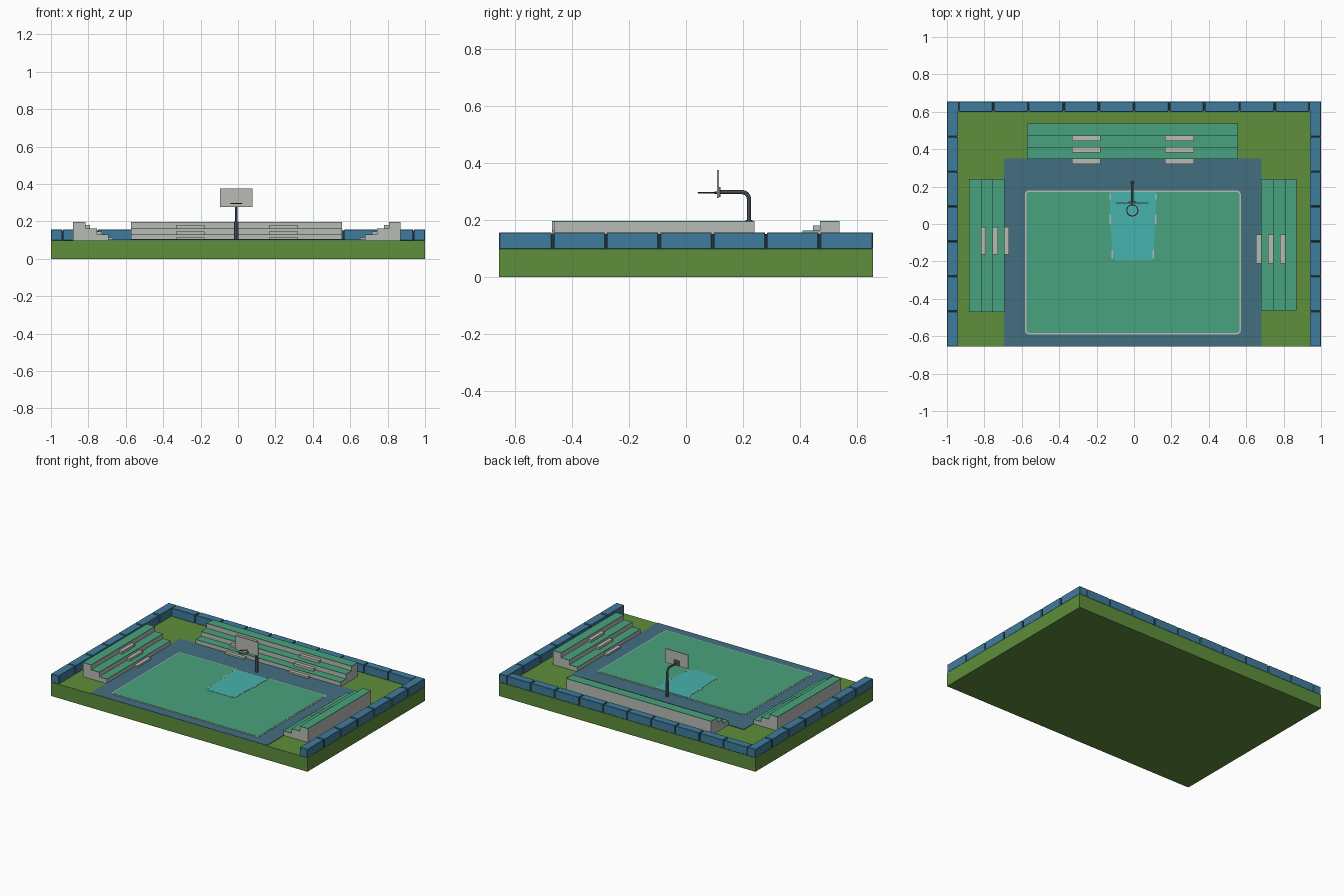
import bpy, bmesh, math
from mathutils import Vector

if "Cube" in bpy.data.objects:
    bpy.data.objects.remove(bpy.data.objects["Cube"])


def srgb(r, g, b):
    f = lambda c: c / 12.92 if c <= 0.04045 else ((c + 0.055) / 1.055) ** 2.4
    return (f(r / 255), f(g / 255), f(b / 255), 1)


def material(name, rgb):
    m = bpy.data.materials.new(name)
    m.diffuse_color = srgb(*rgb)
    m.use_nodes = True
    m.node_tree.nodes["Principled BSDF"].inputs["Base Color"].default_value = m.diffuse_color
    return m


GRASS = material("grass green", (94, 142, 59))
WALL = material("wall blue", (64, 124, 157))
JOINT = material("joint navy", (32, 58, 76))
APRON = material("apron blue", (68, 110, 128))
COURT = material("court green", (74, 162, 126))
KEY = material("key cyan", (70, 178, 173))
STONE = material("light concrete", (184, 187, 181))
STEEL = material("steel grey", (88, 101, 113))
RIM = material("rim red", (130, 72, 68))


def finish(name, bm, mat):
    bmesh.ops.recalc_face_normals(bm, faces=bm.faces)
    me = bpy.data.meshes.new(name)
    bm.to_mesh(me)
    bm.free()
    me.materials.append(mat)
    ob = bpy.data.objects.new(name, me)
    bpy.context.collection.objects.link(ob)
    return ob


def box(name, x, y, z, mat, bevel=0):
    bm = bmesh.new()
    bmesh.ops.create_cube(bm, size=1)
    for v in bm.verts:
        v.co = [lo + (hi - lo) * (c + 0.5) for c, (lo, hi) in zip(v.co, (x, y, z))]
    if bevel:
        bmesh.ops.bevel(bm, geom=bm.edges[:], offset=bevel, segments=1, affect='EDGES')
    return finish(name, bm, mat)


def plate(name, pts, z0, z1, mat):
    bm = bmesh.new()
    f = bm.faces.new([bm.verts.new((x, y, z0)) for x, y in pts])
    ext = bmesh.ops.extrude_face_region(bm, geom=[f])["geom"]
    for v in ext:
        if isinstance(v, bmesh.types.BMVert):
            v.co.z = z1
    return finish(name, bm, mat)


def rounded(x0, x1, y0, y1, r):
    pts = []
    for cx, cy, a in ((x1 - r, y1 - r, 0), (x0 + r, y1 - r, 90),
                      (x0 + r, y0 + r, 180), (x1 - r, y0 + r, 270)):
        for i in range(5):
            t = math.radians(a + i * 22.5)
            pts.append((cx + r * math.cos(t), cy + r * math.sin(t)))
    return pts


def tube(name, pts, r, mat, closed=False, sides=2):
    cu = bpy.data.curves.new(name, 'CURVE')
    cu.dimensions = '3D'
    cu.bevel_depth = r
    cu.bevel_resolution = sides
    cu.use_fill_caps = True
    sp = cu.splines.new('POLY')
    sp.points.add(len(pts) - 1)
    for p, c in zip(sp.points, pts):
        p.co = (*c, 1)
    sp.use_cyclic_u = closed
    cu.materials.append(mat)
    ob = bpy.data.objects.new(name, cu)
    bpy.context.collection.objects.link(ob)
    bpy.ops.object.select_all(action='DESELECT')
    ob.select_set(True)
    bpy.context.view_layer.objects.active = ob
    bpy.ops.object.convert(target='MESH')
    bpy.ops.object.shade_smooth_by_angle()
    return ob


# Ground slab
G = 0.098
box("ground", (-1, 1), (-0.655, 0.655), (0, G), GRASS)

# Block wall on three sides, with a dark core showing in the joints
T, GAP, STEP = 0.157, 0.004, 1.31 / 7
for s, side in ((-1, "left"), (1, "right")):
    xr = sorted((s * 0.94, s * 1.0))
    box(side + "_wall_core", (xr[0] + 0.006, xr[1] - 0.006), (-0.645, 0.645), (G, T - 0.006), JOINT)
    for i in range(7):
        y = -0.655 + i * STEP
        box(f"{side}_wall_block_{i}", xr,
            (y + (GAP if i else 0), y + STEP - (GAP if i < 6 else 0)), (G, T), WALL, 0.002)
box("back_wall_core", (-0.945, 0.945), (0.606, 0.649), (G, T - 0.006), JOINT)
for i in range(10):
    x = -0.94 + i * 0.188
    box(f"back_wall_block_{i}", (x + GAP, x + 0.188 - GAP), (0.6, 0.655), (G, T), WALL, 0.002)

# Court: apron, white border, playing field, key
box("court_apron", (-0.696, 0.683), (-0.655, 0.35), (G, 0.102), APRON)
plate("court_border", rounded(-0.583, 0.571, -0.59, 0.179, 0.02), 0.1, 0.1035, STONE)
plate("court_field", rounded(-0.576, 0.564, -0.583, 0.172, 0.018), 0.1, 0.105, COURT)
plate("court_key", [(-0.13, 0.172), (0.118, 0.172), (0.115, 0.02), (0.102, -0.18), (0.09, -0.195),
                    (-0.098, -0.195), (-0.112, -0.18), (-0.127, 0.02)], 0.101, 0.1065, KEY)
# Short painted dashes beside the key
for i, (a, b) in enumerate(((0.16, 0.13), (0.05, 0.0), (-0.14, -0.185))):
    for s, side in ((-1, "left"), (1, "right")):
        x = -0.006 + s * (0.122 - 0.016 * max(0, -a) / 0.19)
        box(f"key_dash_{side}_{i}", (x - 0.004, x + 0.004), (b, a), (0.102, 0.107), STONE)

# Bleachers: depth runs from the front tier backwards
TOPS = (0.13, 0.163, 0.197)


def bleacher(name, edges, span, stairs, along_x):
    def put(part, depth, length, z, mat):
        depth = tuple(sorted(depth))
        x, y = (length, depth) if along_x else (depth, length)
        box(f"{name}_{part}", x, y, z, mat)
    sgn = 1 if edges[-1] > edges[0] else -1
    for i, top in enumerate(TOPS):
        put(f"tier_{i}", (edges[i], edges[i + 1]), span, (G, top - 0.004), STONE)
        put(f"seat_{i}", (edges[i], edges[i + 1]), span, (top - 0.004, top), COURT)
        for j, st in enumerate(stairs):
            low = TOPS[i - 1] if i else G
            put(f"stair_{i}_{j}", (edges[i] - sgn * 0.025, edges[i]), st,
                (low, top - 0.016), STONE)


bleacher("back_bleacher", (0.347, 0.408, 0.47, 0.538), (-0.573, 0.557),
         ((-0.332, -0.178), (0.166, 0.32)), True)
bleacher("left_bleacher", (-0.693, -0.753, -0.816, -0.882), (-0.47, 0.24),
         ((-0.163, -0.017),), False)
bleacher("right_bleacher", (0.678, 0.742, 0.806, 0.87), (-0.463, 0.24),
         ((-0.21, -0.057),), False)

# Hoop: sleeve, bent pole, board and rim
X, PY, AZ = -0.009, 0.221, 0.298
tube("pole_sleeve", [(X, PY, G), (X, PY, 0.2)], 0.0115, STEEL)
bend = [(X, PY - 0.025 + 0.025 * math.cos(t), AZ - 0.025 + 0.025 * math.sin(t))
        for t in (i * math.pi / 8 for i in range(5))]
tube("pole", [(X, PY, 0.19)] + bend + [(X, 0.118, AZ)], 0.0075, STEEL)
box("backboard_bracket", (X - 0.02, X + 0.02), (0.115, 0.121), (0.28, 0.316), STEEL)
box("backboard", (-0.096, 0.078), (0.109, 0.116), (0.277, 0.375), STONE)
tube("rim", [(X, 0.109, 0.296), (X, 0.1, 0.296)], 0.004, RIM)
tube("rim_ring", [(X + 0.03 * math.cos(t), 0.073 + 0.03 * math.sin(t), 0.296)
                  for t in (i * math.tau / 20 for i in range(20))], 0.0025, RIM, True, 1)
